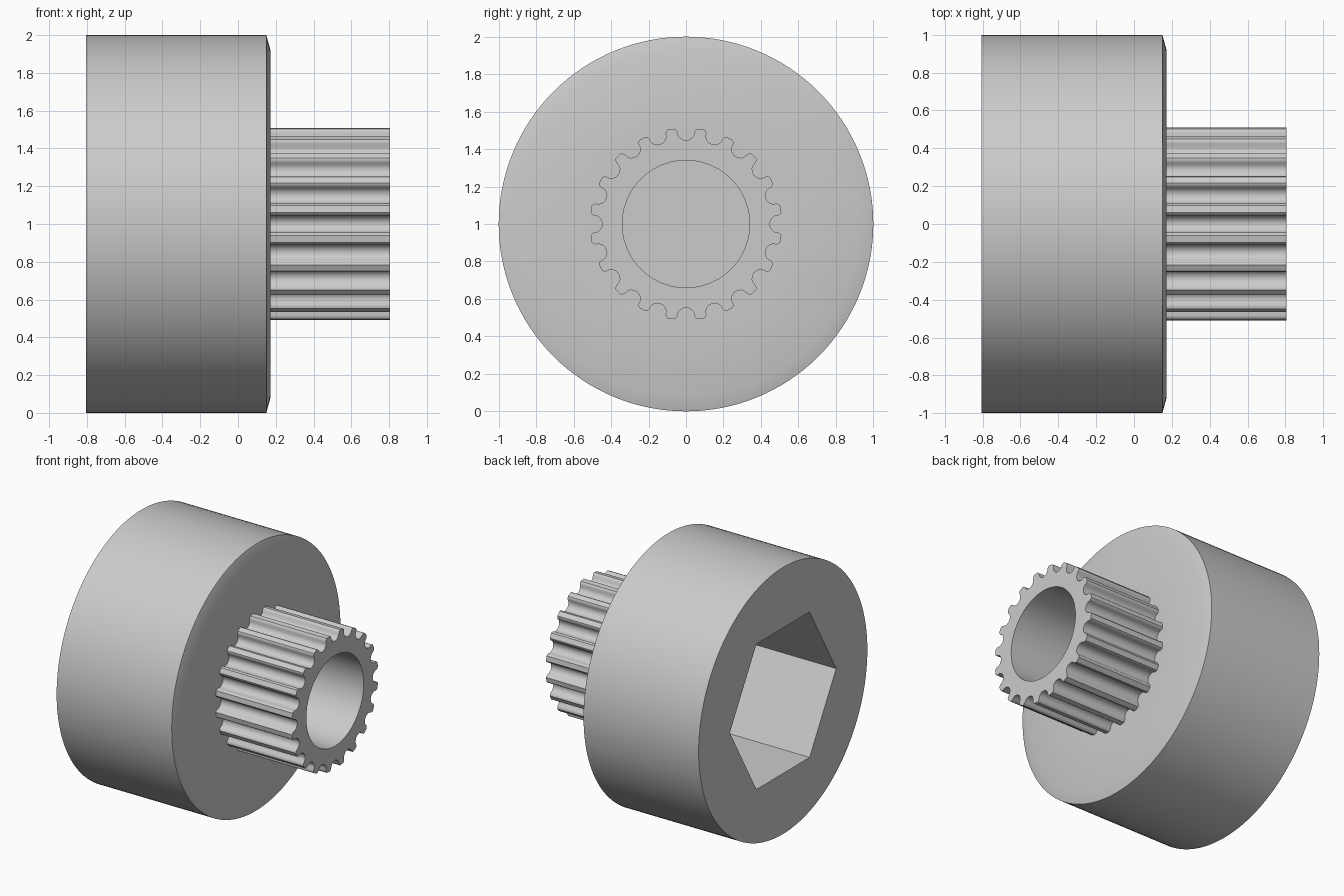
import bpy
import bmesh
from math import cos, sin, pi, radians

cube = bpy.data.objects.get("Cube")
if cube:
    bpy.data.objects.remove(cube, do_unlink=True)

# Positions along the axle
BACK, RIM, FACE, END = -0.805, 0.15, 0.172, 0.805
HEX_FLOOR, BORE_FLOOR = -0.09, -0.06
TEETH = 20


def circle(radius, count):
    """Points (y, z) of a regular polygon, first corner on +y."""
    return [(radius * cos(2 * pi * i / count), radius * sin(2 * pi * i / count))
            for i in range(count)]


def toothed_outline():
    """Round belt grooves with slightly flared mouths, narrow lands between."""
    centre, r = 0.493, 0.046
    groove = [(0.509, -0.062), (0.503, -0.053)]
    groove += [(centre - r * sin(pi * i / 8), -r * cos(pi * i / 8)) for i in range(9)]
    groove += [(0.503, 0.053), (0.509, 0.062)]
    points = []
    for t in range(TEETH):
        a = 2 * pi * t / TEETH
        points += [(u * cos(a) - v * sin(a), u * sin(a) + v * cos(a)) for u, v in groove]
    return points


bm = bmesh.new()


def loop(points, x):
    verts = [bm.verts.new((x, y, z + 1.0)) for y, z in points]
    edges = [bm.edges.new((v, verts[i - 1])) for i, v in enumerate(verts)]
    return verts, edges


def wall(a, b):
    for i in range(len(a[0])):
        bm.faces.new((a[0][i - 1], a[0][i], b[0][i], b[0][i - 1]))


def ring_cap(outer, inner):
    bmesh.ops.triangle_fill(bm, use_beauty=True, edges=outer[1] + inner[1],
                            normal=(1, 0, 0))


# Drum with a chamfered rim
drum = circle(1.0, 128)
drum_back, drum_rim = loop(drum, BACK), loop(drum, RIM)
drum_face = loop(circle(0.92, 128), FACE)
wall(drum_back, drum_rim)
wall(drum_rim, drum_face)

# Hexagonal nut pocket in the back of the drum
hexagon = circle(0.63, 6)
hex_mouth, hex_floor = loop(hexagon, BACK), loop(hexagon, HEX_FLOOR)
ring_cap(drum_back, hex_mouth)
wall(hex_mouth, hex_floor)
bm.faces.new(hex_floor[0])

# Toothed belt pulley
outline = toothed_outline()
gear_base, gear_end = loop(outline, FACE), loop(outline, END)
ring_cap(drum_face, gear_base)
wall(gear_base, gear_end)

# Round bore, closed by a thin web in front of the pocket
bore = circle(0.34, 48)
bore_mouth, bore_floor = loop(bore, END), loop(bore, BORE_FLOOR)
ring_cap(gear_end, bore_mouth)
wall(bore_mouth, bore_floor)
bm.faces.new(bore_floor[0])

bmesh.ops.recalc_face_normals(bm, faces=bm.faces)
mesh = bpy.data.meshes.new("drum_with_belt_pulley")
bm.to_mesh(mesh)
bm.free()

# Plain grey finish
grey = bpy.data.materials.new("light_grey")
grey.use_nodes = True
colour = (0.6, 0.6, 0.6, 1.0)
grey.diffuse_color = colour
grey.node_tree.nodes["Principled BSDF"].inputs["Base Color"].default_value = colour
mesh.materials.append(grey)

body = bpy.data.objects.new("drum_with_belt_pulley", mesh)
bpy.context.collection.objects.link(body)
bpy.ops.object.select_all(action='DESELECT')
body.select_set(True)
bpy.context.view_layer.objects.active = body
bpy.ops.object.shade_smooth_by_angle(angle=radians(30))
